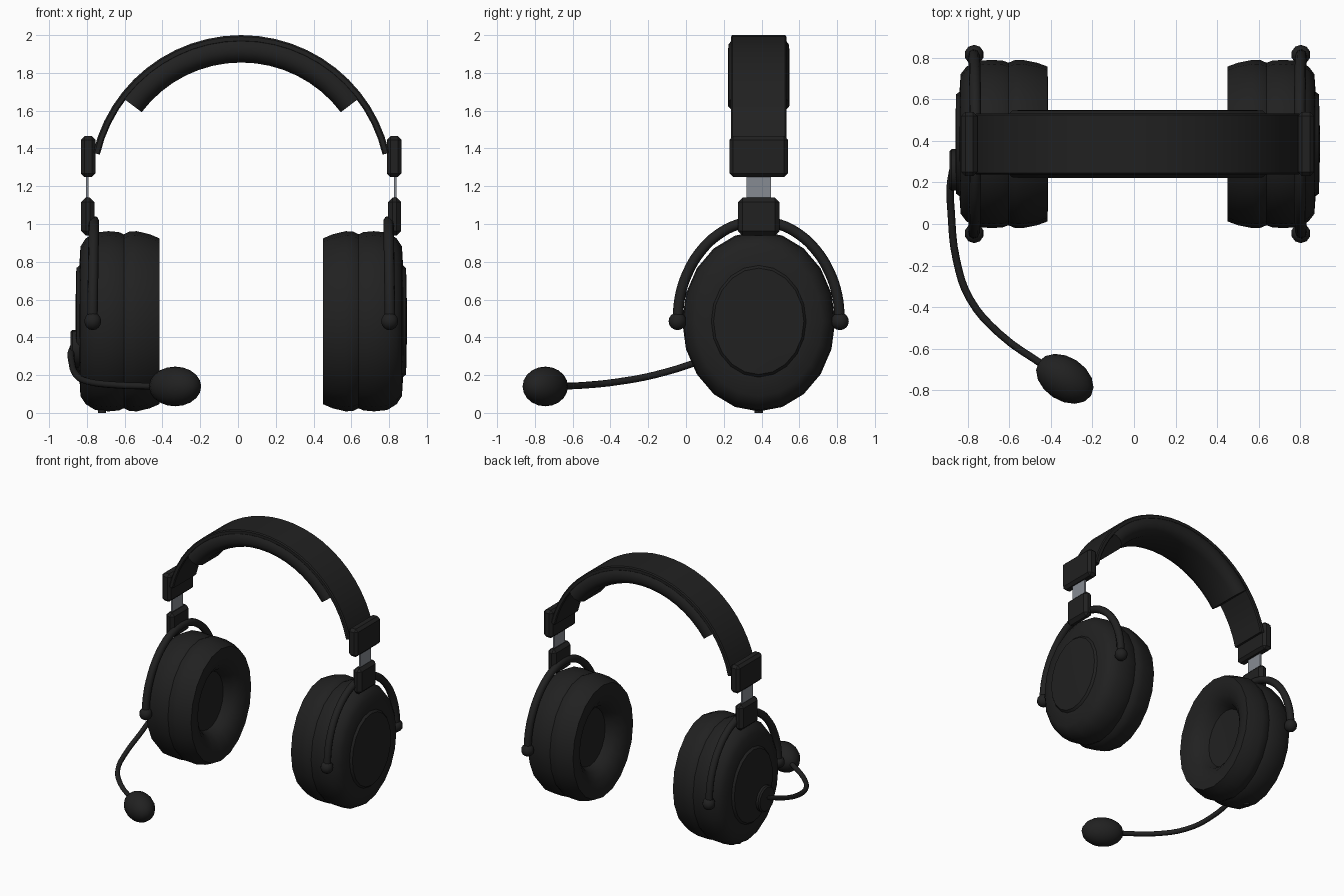
import bpy, bmesh, math
from mathutils import Vector

cube = bpy.data.objects.get("Cube")
if cube:
    bpy.data.objects.remove(cube)

MID = 0.017    # mirror plane of the headset
CY = 0.385     # depth centre of the headset
CUP_Z = 0.485  # height of the ear cup centre


def material(name, colour):
    m = bpy.data.materials.new(name)
    m.use_nodes = True
    m.diffuse_color = (*colour, 1)
    m.node_tree.nodes["Principled BSDF"].inputs["Base Color"].default_value = (*colour, 1)
    return m


BLACK = material("matte black", (0.015, 0.015, 0.015))
METAL = material("brushed metal", (0.24, 0.26, 0.29))


def mirror(ob):
    ob.modifiers.new("Mirror", "MIRROR").use_mirror_merge = False


def finish(name, bm, mat=BLACK, origin=(MID, CY, 0), angle=40, mirrored=False):
    """Turn a bmesh into a shaded object, optionally mirrored across its own x."""
    bmesh.ops.recalc_face_normals(bm, faces=bm.faces)
    me = bpy.data.meshes.new(name)
    bm.to_mesh(me)
    bm.free()
    me.materials.append(mat)
    ob = bpy.data.objects.new(name, me)
    ob.location = origin
    bpy.context.collection.objects.link(ob)
    bpy.ops.object.select_all(action="DESELECT")
    ob.select_set(True)
    bpy.context.view_layer.objects.active = ob
    bpy.ops.object.shade_smooth_by_angle(angle=math.radians(angle))
    if mirrored:
        mirror(ob)
    return ob


def skin(bm, rings, closed):
    """Join equal rings of vertices with quads."""
    n = len(rings[0])
    for a, b in zip(rings, rings[1:]):
        for i in range(n):
            j = (i + 1) % n
            bm.faces.new((a[i], a[j], b[j], b[i]))
    if closed:
        bm.faces.new(rings[0])
        bm.faces.new(rings[-1])


def lathe(name, profile, ry, rz, origin, sides=20, mirrored=False):
    """Elliptical turning about the x axis from (x, radius) points."""
    bm = bmesh.new()
    turns = [2 * math.pi * i / sides for i in range(sides)]
    rings = [[bm.verts.new((x, r * ry * math.cos(t), r * rz * math.sin(t)))
              for t in turns] for x, r in profile]
    skin(bm, rings, True)
    return finish(name, bm, origin=origin, mirrored=mirrored)


def arch(name, section, start, steps):
    """Sweep a (radius, depth) section over the head."""
    bm = bmesh.new()
    rings = []
    for i in range(steps + 1):
        t = math.radians(start + (180 - 2 * start) * i / steps)
        rings.append([bm.verts.new((r * math.cos(t), y, r * math.sin(t)))
                      for r, y in section])
    skin(bm, rings, True)
    return finish(name, bm, origin=(MID, CY, 1.195))


def block(name, lo, hi, bevel, mat=BLACK):
    """Chamfered box given by two corners, one on each side."""
    bm = bmesh.new()
    bmesh.ops.create_cube(bm, size=1)
    for v in bm.verts:
        v.co = [l + (c + 0.5) * (h - l) for c, l, h in zip(v.co, lo, hi)]
        v.co.x -= MID
        v.co.y -= CY
    if bevel:
        bmesh.ops.bevel(bm, geom=bm.edges[:], offset=bevel, segments=1, affect="EDGES")
    return finish(name, bm, mat, angle=30, mirrored=True)


def ball(name, centre, radius, u=16, v=10, mirrored=False):
    bm = bmesh.new()
    bmesh.ops.create_uvsphere(bm, u_segments=u, v_segments=v, radius=radius)
    if mirrored:
        bmesh.ops.translate(bm, verts=bm.verts, vec=(centre[0] - MID, 0, 0))
        centre = (MID, centre[1], centre[2])
    return finish(name, bm, origin=centre, mirrored=mirrored)


def tube(name, points, radius, origin=(0, 0, 0), mirrored=False):
    cu = bpy.data.curves.new(name, "CURVE")
    cu.dimensions = "3D"
    cu.bevel_depth = radius
    cu.bevel_resolution = 2
    cu.resolution_u = 4
    cu.use_fill_caps = True
    sp = cu.splines.new("BEZIER")
    sp.bezier_points.add(len(points) - 1)
    for bp, p in zip(sp.bezier_points, points):
        bp.co = Vector(p) - Vector(origin)
        bp.handle_left_type = bp.handle_right_type = "AUTO"
    cu.materials.append(BLACK)
    ob = bpy.data.objects.new(name, cu)
    ob.location = origin
    bpy.context.collection.objects.link(ob)
    if mirrored:
        mirror(ob)
    return ob


# Headband and the cushion beneath it
arch("headband", [(0.805, -0.14), (0.805, 0.14), (0.797, 0.147), (0.775, 0.147),
                  (0.768, 0.14), (0.768, -0.14), (0.775, -0.147), (0.797, -0.147)], 13, 24)
half = [(0.775, 0.145), (0.755, 0.16), (0.715, 0.163), (0.68, 0.145), (0.66, 0.1)]
cushion = half + [(r, -y) for r, y in reversed(half)]
arch("headband_cushion", cushion, 37, 16)

# Sliders: upper housing, metal strip, lower housing
block("upper_housing", (0.788, 0.23, 1.248), (0.866, 0.54, 1.466), 0.02)
block("slider_strip", (0.825, 0.32, 1.1), (0.838, 0.45, 1.3), 0, METAL)
block("lower_housing", (0.794, 0.275, 0.938), (0.864, 0.495, 1.14), 0.024)

# Ear cups: recessed speaker, soft pad, seam, shell and raised cap
cup = [(0.57, 0.2), (0.565, 0.47), (0.51, 0.53), (0.468, 0.65), (0.449, 0.8),
       (0.45, 0.92), (0.5, 0.965), (0.57, 1.0), (0.61, 0.995), (0.638, 0.965),
       (0.665, 0.99), (0.72, 1.0), (0.79, 0.985), (0.84, 0.92), (0.868, 0.83),
       (0.874, 0.62), (0.89, 0.59), (0.894, 0.2)]
lathe("ear_cups", [(x - MID, r) for x, r in cup], 0.405, 0.477,
      (MID, CY, CUP_Z), mirrored=True)

# Yokes with pivot balls
yoke = []
for i in range(13):
    t = math.pi * i / 12
    yoke.append((0.797 + 0.008 * (1 - math.sin(t)), CY - 0.43 * math.cos(t),
                 CUP_Z + 0.53 * math.sin(t)))
tube("yokes", yoke, 0.028, (MID, CY, 0), True)
for name, y in (("front_pivots", CY - 0.43), ("back_pivots", CY + 0.43)):
    ball(name, (0.803, y, CUP_Z), 0.047, 10, 8, True)

# Microphone hinge, boom and foam tip
lathe("microphone_hinge", [(0, 1), (-0.045, 1), (-0.055, 0.9)], 0.1, 0.1,
      (-0.832, 0.26, 0.34), 16)
tube("microphone_boom", [(-0.872, 0.26, 0.35), (-0.884, 0.18, 0.32), (-0.88, 0.06, 0.27),
                         (-0.855, -0.17, 0.2), (-0.79, -0.36, 0.165),
                         (-0.645, -0.53, 0.147), (-0.42, -0.69, 0.14)], 0.018)
tip = ball("microphone_foam", (-0.333, -0.745, 0.14), 0.105)
tip.scale.x = 1.43
tip.rotation_euler.z = math.radians(-33)

# Cable socket under the microphone cup
bm = bmesh.new()
bmesh.ops.create_cone(bm, cap_ends=True, segments=12, radius1=0.022, radius2=0.022, depth=0.06)
finish("cable_socket", bm, origin=(-0.72, CY, 0.03))
